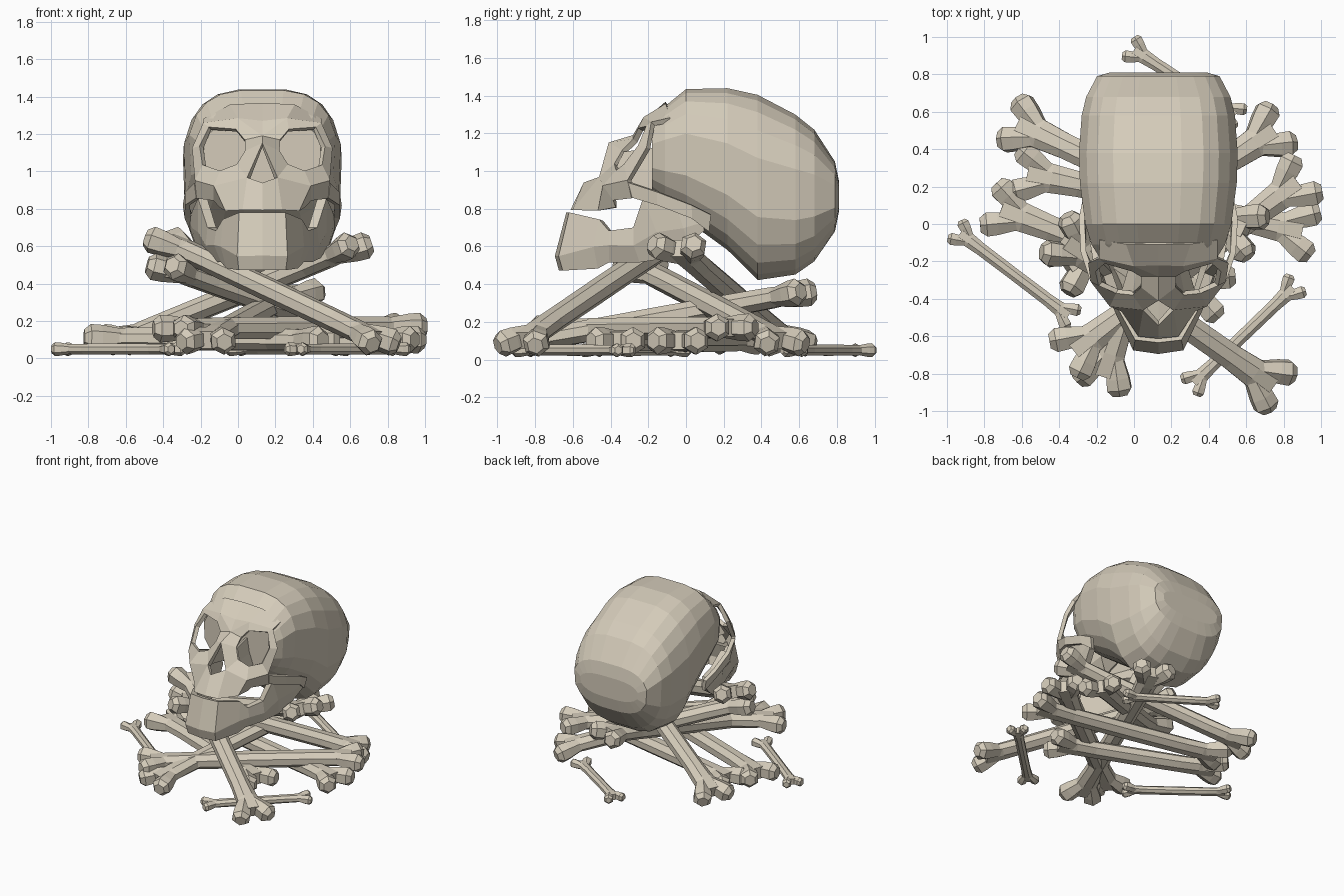
import bpy, bmesh, math
from mathutils import Vector

CX = 0.13  # skull centre line
mat = bpy.data.materials.new("bone")
mat.diffuse_color = (0.66, 0.60, 0.49, 1)


def finish(bm, name, x=0.0):
    bmesh.ops.recalc_face_normals(bm, faces=bm.faces[:])
    me = bpy.data.meshes.new(name)
    bm.to_mesh(me)
    bm.free()
    me.materials.append(mat)
    ob = bpy.data.objects.new(name, me)
    ob.location.x = x
    bpy.context.collection.objects.link(ob)
    return ob


def loft(bm, rings):
    """Skin a list of point rings and cap both ends."""
    vs = [[bm.verts.new(p) for p in r] for r in rings]
    n = len(vs[0])
    for a, b in zip(vs, vs[1:]):
        for i in range(n):
            j = (i + 1) % n
            bm.faces.new((a[i], a[j], b[j], b[i]))
    bm.faces.new(vs[0])
    bm.faces.new(vs[-1])


def circle(c, u, v, ru, rv, n):
    return [c + u * (ru * math.cos(2 * math.pi * (i + .5) / n))
            + v * (rv * math.sin(2 * math.pi * (i + .5) / n)) for i in range(n)]


def bone(name, a, b, s=1.0):
    """Faceted shaft with two splayed knobs at each end; a and b are the end centres."""
    a, b = Vector(a), Vector(b)
    d = (b - a).normalized()
    side = d.cross(Vector((0, 0, 1))).normalized()
    up = side.cross(d)
    bm = bmesh.new()
    L = (b - a).length
    loft(bm, [circle(a + d * t, side, up, w * s, h * s, 8) for t, w, h in (
        (0, .10, .05), (.13 * s, .085, .06), (.28 * s, .074, .062), (L / 2, .072, .064),
        (L - .28 * s, .074, .062), (L - .13 * s, .085, .06), (L, .10, .05))])
    for end, out in ((a, -d), (b, d)):
        for sg in (-1, 1):
            k = (out + side * sg * .5).normalized()
            ku = up.cross(k)
            base = end - out * (.11 * s) + side * (sg * .03 * s)
            loft(bm, [circle(base + k * (t * s), ku, up, r * s, r * s, 6)
                      for t, r in ((0, .05), (.11, .07), (.17, .074), (.205, .045))])
    return finish(bm, name)


def shell(name, pts, faces, thick):
    """Half surface in skull space, mirrored and thickened."""
    bm = bmesh.new()
    vs = [bm.verts.new(p) for p in pts]
    for f in faces:
        bm.faces.new([vs[i] for i in f])
    ob = finish(bm, name, CX)
    m = ob.modifiers.new("mirror", 'MIRROR')
    m.use_clip = True
    s = ob.modifiers.new("thickness", 'SOLIDIFY')
    s.thickness = thick
    s.offset = 0
    return ob


# Cranium: squarish sections from forehead to back (y, top, bottom, half width)
rings = []
for y, top, bot, hw in ((-.18, 1.28, .88, .325), (-.11, 1.345, .82, .37), (0, 1.435, .74, .405),
                        (.22, 1.44, .58, .435), (.38, 1.405, .42, .44), (.58, 1.30, .45, .425),
                        (.68, 1.22, .52, .40), (.79, 1.05, .68, .34), (.81, .95, .78, .27)):
    ring = []
    for i in range(20):
        t = 2 * math.pi * (i + .5) / 20
        c, s = math.cos(t), math.sin(t)
        px = math.copysign(abs(c) ** .62, c)
        pz = math.copysign(abs(s) ** .62, s)
        w = hw * 1.01 * (1 - .12 * max(pz, 0) - .2 * max(-pz, 0))
        ring.append((px * w, y, (top + bot) / 2 + pz * (top - bot) / 2 * 1.005))
    rings.append(ring)
bm = bmesh.new()
loft(bm, rings)
finish(bm, "cranium", CX)

# Face: eye socket rim 0-7, surround 8-15, brow 16
rim = [(.09, -.27, 1.16), (.14, -.24, 1.22), (.28, -.20, 1.23), (.325, -.245, 1.13),
       (.31, -.32, 1.03), (.22, -.36, .995), (.13, -.37, 1.03), (.085, -.33, 1.10)]
surround = [(0, -.27, 1.18), (.13, -.215, 1.275), (.31, -.175, 1.25), (.365, -.20, 1.12),
            (.35, -.30, .95), (.25, -.43, .92), (.075, -.45, .96), (0, -.40, 1.14)]
brow = [(0, -.21, 1.26)]
# Upper jaw 17-21, cheek 22-23, palate 24
jaw = [(0, -.53, .93), (0, -.60, .80), (.10, -.59, .80), (.19, -.46, .80), (.22, -.37, .82),
       (.25, -.38, .85), (.34, -.28, .86), (0, -.37, .82)]
# Forehead plate 25-27 joining the brow to the cranium
forehead = [(0, -.10, 1.355), (.17, -.10, 1.345), (.31, -.08, 1.27)]
faces = [(8, 9, 1, 0), (9, 10, 2, 1), (10, 11, 3, 2), (11, 12, 4, 3), (12, 13, 5, 4),
         (13, 14, 6, 5), (14, 15, 7, 6), (15, 8, 0, 7), (16, 9, 8),
         (17, 18, 19, 14), (14, 19, 20, 13), (13, 20, 21, 22), (13, 22, 23, 12),
         (18, 24, 21, 20, 19), (16, 25, 26, 9), (9, 26, 27, 10)]
shell("face", rim + surround + brow + jaw + forehead, faces, .03)

# Cheek arches running back to the ears
arch = [(.35, -.30, .94), (.34, -.28, .86), (.40, -.15, .89), (.40, -.15, .82),
        (.41, .03, .82), (.40, .03, .75), (.39, .13, .77), (.37, .12, .68)]
shell("cheek_arch", arch, [(i, i + 1, i + 3, i + 2) for i in (0, 2, 4)], .03)

# Nasal cavity walls behind the nose opening
shell("nasal_wall", [(.085, -.33, 1.10), (.13, -.37, 1.02), (.20, -.40, .90),
                     (.07, -.17, 1.12), (.09, -.17, 1.0), (.13, -.17, .89)],
      [(0, 1, 4, 3), (1, 2, 5, 4)], .02)

# Lower jaw: top, middle and bottom edge points from chin to hinge
low = [(0, -.61, .775), (0, -.67, .55), (0, -.65, .48),
       (.11, -.60, .775), (.12, -.655, .55), (.11, -.635, .48),
       (.19, -.45, .74), (.20, -.48, .60), (.17, -.46, .49),
       (.225, -.40, .68), (.235, -.40, .61), (.20, -.40, .525),
       (.27, -.27, .70), (.28, -.27, .61), (.245, -.24, .525),
       (.32, -.22, .86), (.32, -.15, .68), (.29, -.10, .545),
       (.35, -.04, .79), (.35, -.01, .70), (.335, .02, .62),
       (.36, .08, .77), (.365, .09, .73), (.36, .10, .69)]
shell("lower_jaw", low, [(i + k, i + k + 1, i + k + 4, i + k + 3)
                         for i in range(0, 21, 3) for k in (0, 1)], .05)

# Long bones piled under the skull
for i, (a, b) in enumerate((
        ((.735, -.86, .10), (-.37, -.09, .62)),
        ((-.61, .53, .10), (.60, -.04, .59)),
        ((-.36, -.23, .48), (.74, .495, .10)),
        ((-.165, -.81, .10), (.30, .58, .35)),
        ((-.32, -.68, .16), (.875, .225, .17)),
        ((-.57, .27, .10), (.90, -.04, .10)),
        ((-.71, .08, .11), (.43, -.365, .10)))):
    bone("long_bone_%d" % (i + 1), a, b)

# Small bones scattered on the ground
for i, (a, b) in enumerate((
        ((-.93, -.05, .05), (-.35, -.49, .05)),
        ((.85, -.34, .05), (.32, -.85, .05)),
        ((0, .93, .05), (.54, .58, .05)))):
    bone("small_bone_%d" % (i + 1), a, b, .5)
